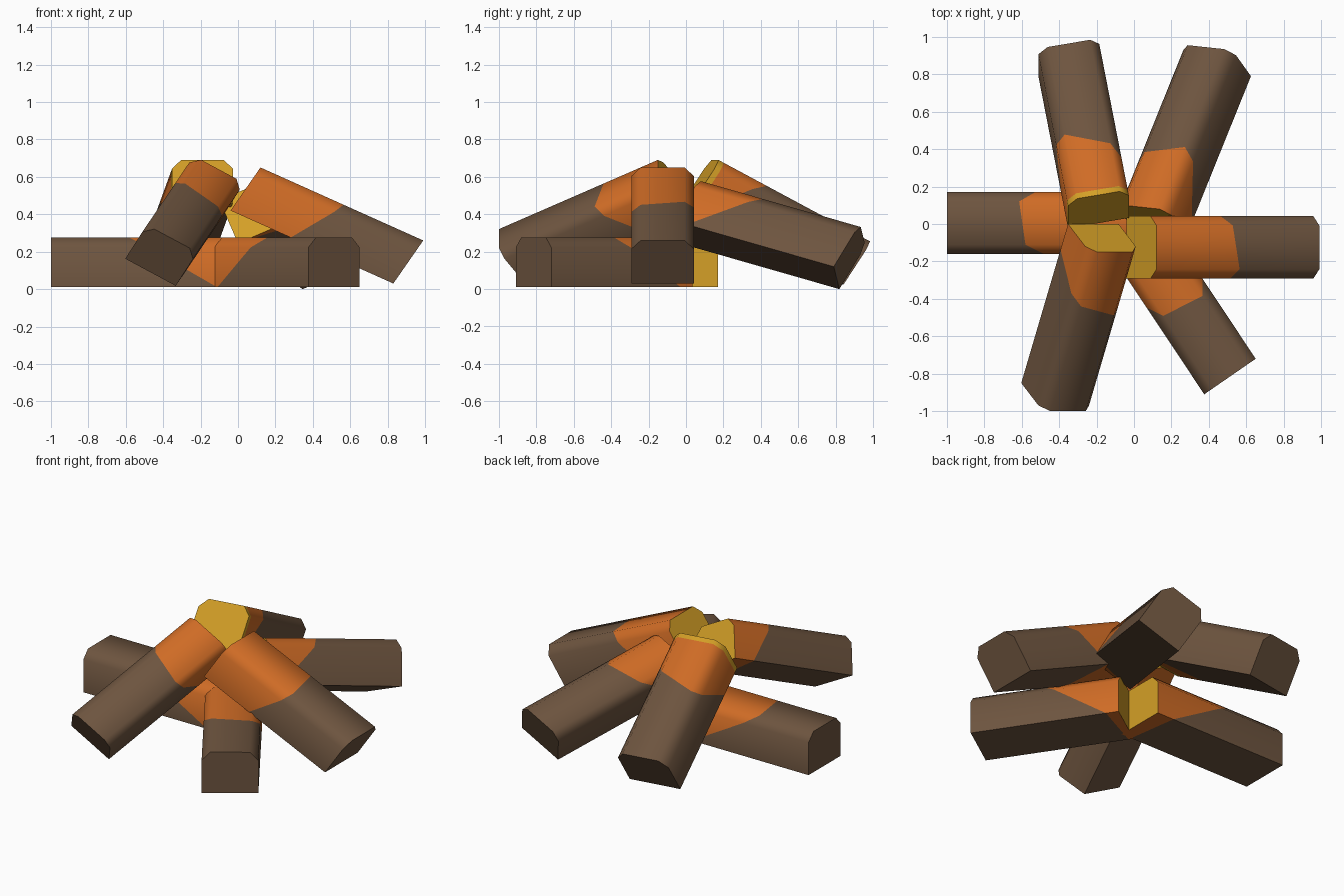
import bpy, bmesh, math
from mathutils import Vector

if "Cube" in bpy.data.objects:
    bpy.data.objects.remove(bpy.data.objects["Cube"])


def material(name, rgb):
    m = bpy.data.materials.new(name)
    m.diffuse_color = (*rgb, 1)
    m.use_nodes = True
    m.node_tree.nodes["Principled BSDF"].inputs["Base Color"].default_value = m.diffuse_color
    return m


MATS = [material("brown bark", (0.155, 0.09, 0.05)),
        material("orange glow", (0.63, 0.15, 0.019)),
        material("yellow ember", (0.66, 0.35, 0.02))]

# Log cross-section (across, up): square bottom, chamfered top
SECTION = [(-.5, -.5), (.5, -.5), (.5, .3), (.35, .5), (-.35, .5), (-.5, .3)]


def log(name, inner, outer, across, up, top, bottom, tilt=0, band=0):
    """A log from inner to outer end; the orange reaches the given distances
    along its top and bottom, with a yellow inner end."""
    bm = bmesh.new()
    rings = [[bm.verts.new((t, u, v)) for u, v in SECTION] for t in (0, 1)]
    for ring in rings:
        bm.faces.new(ring)
    n = len(SECTION)
    for i in range(n):
        j = (i + 1) % n
        bm.faces.new((rings[0][i], rings[0][j], rings[1][j], rings[1][i]))

    def cut(point, normal):
        bmesh.ops.bisect_plane(bm, geom=bm.verts[:] + bm.edges[:] + bm.faces[:],
                               plane_co=point, plane_no=normal, dist=1e-5)

    # Slanted edge of the burning part
    mid = Vector(((top + bottom) / 2, 0, 0))
    normal = Vector((1, -tilt, bottom - top))
    cut(mid, normal)
    if band:
        cut(Vector((band, 0, 0)), Vector((1, 0, 0)))
    for f in bm.faces:
        c = f.calc_center_median()
        if c.x < band or c.x < 1e-4:
            f.material_index = 2
        elif (c - mid).dot(normal) < 0:
            f.material_index = 1

    # Place in the pile
    p, q, a, b = map(Vector, (inner, outer, across, up))
    for v in bm.verts:
        v.co = p + (q - p) * v.co.x + a * v.co.y + b * v.co.z
    bmesh.ops.recalc_face_normals(bm, faces=bm.faces[:])
    me = bpy.data.meshes.new(name)
    bm.to_mesh(me)
    bm.free()
    for m in MATS:
        me.materials.append(m)
    ob = bpy.data.objects.new(name, me)
    bpy.context.collection.objects.link(ob)
    bpy.context.view_layer.objects.active = ob
    ob.select_set(True)
    bpy.ops.object.shade_smooth_by_angle(angle=math.radians(58))
    ob.select_set(False)


# Two logs lying on the ground
log("ground_log_left", (-.04, .005, .143), (-1, .005, .143),
    (0, .33, 0), (0, 0, .265), .58, .1, .05)
log("ground_log_front", (.01, -.06, .143), (.513, -.815, .143),
    (.275, .19, 0), (0, 0, .265), .5, .06, .05)
# Four logs leaning on the middle
log("leaning_log_right", (.04, -.125, .535), (.91, -.125, .145),
    (0, .335, 0), (.16, 0, .23), .49, .34, -.06)
log("leaning_log_back_right", (.09, .02, .42), (.435, .875, .175),
    (.28, -.03, .12), (-.1, .14, .23), .36, .04, .08)
log("leaning_log_back_left", (-.19, .08, .575), (-.348, .89, .14),
    (.325, .055, 0), (0, .15, .23), .37, .15, -.15, .035)
log("leaning_log_front_left", (-.16, -.075, .55), (-.41, -.925, .18),
    (.27, 0, -.145), (.115, -.15, .18), .37, .2, .08)
